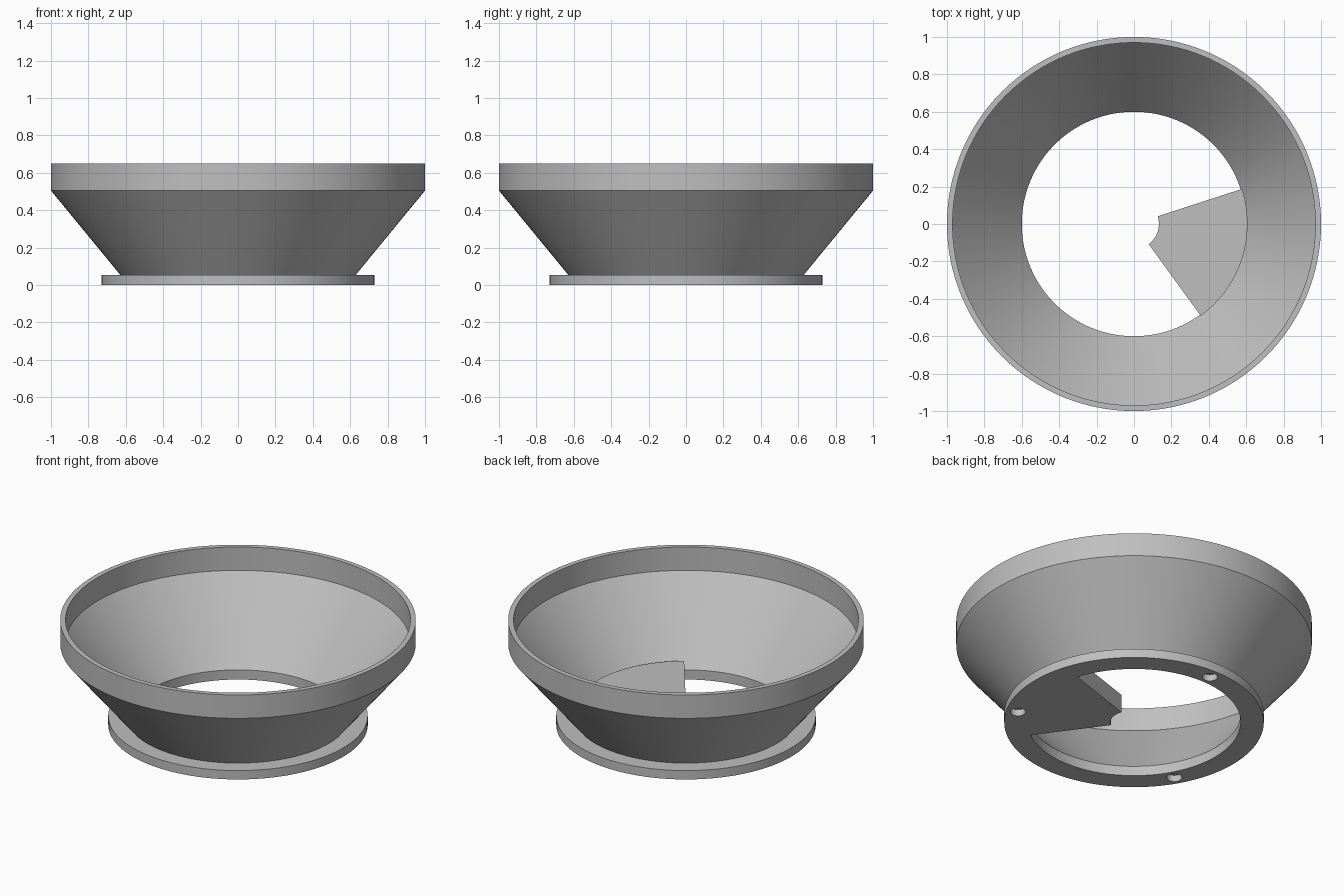
import bpy
import bmesh
from math import cos, sin, pi, radians

SEGMENTS = 128

cube = bpy.data.objects.get("Cube")
if cube:
    bpy.data.objects.remove(cube, do_unlink=True)

grey = bpy.data.materials.new("light grey plastic")
grey.use_nodes = True
colour = (0.52, 0.52, 0.52, 1)
grey.diffuse_color = colour
grey.node_tree.nodes["Principled BSDF"].inputs["Base Color"].default_value = colour


def finish(name, bm):
    """Turn a bmesh into a named object."""
    bmesh.ops.recalc_face_normals(bm, faces=bm.faces)
    mesh = bpy.data.meshes.new(name)
    bm.to_mesh(mesh)
    bm.free()
    mesh.materials.append(grey)
    obj = bpy.data.objects.new(name, mesh)
    bpy.context.collection.objects.link(obj)
    return obj


def select(obj):
    bpy.ops.object.select_all(action='DESELECT')
    obj.select_set(True)
    bpy.context.view_layer.objects.active = obj


def lathe(name, profile):
    """Revolve a closed (radius, height) profile about z."""
    bm = bmesh.new()
    rings = []
    for i in range(SEGMENTS):
        a = 2 * pi * i / SEGMENTS
        rings.append([bm.verts.new((r * cos(a), r * sin(a), z)) for r, z in profile])
    for i, ring in enumerate(rings):
        after = rings[(i + 1) % SEGMENTS]
        for j in range(len(profile)):
            k = (j + 1) % len(profile)
            bm.faces.new((ring[j], after[j], after[k], ring[k]))
    return finish(name, bm)


def sector(name, r_in, r_out, start, end, height, steps=24):
    """Extruded slice of an annulus standing on z = 0."""
    angles = [radians(start + (end - start) * i / steps) for i in range(steps + 1)]
    outline = [(r_out * cos(a), r_out * sin(a), 0) for a in angles]
    outline += [(r_in * cos(a), r_in * sin(a), 0) for a in reversed(angles)]
    bm = bmesh.new()
    face = bm.faces.new([bm.verts.new(p) for p in outline])
    top = bmesh.ops.extrude_face_region(bm, geom=[face], use_keep_orig=True)["geom"]
    verts = [v for v in top if isinstance(v, bmesh.types.BMVert)]
    bmesh.ops.translate(bm, vec=(0, 0, height), verts=verts)
    return finish(name, bm)


# Flared funnel wall with upright rim and mounting flange
funnel = lathe("funnel_body", [
    (0.6, 0), (0.73, 0), (0.73, 0.055), (0.63, 0.055), (1, 0.505),
    (1, 0.65), (0.97, 0.65), (0.97, 0.505), (0.6, 0.06)])

# Three blind screw holes in the underside of the flange
for angle in (90, 210, 330):
    a = radians(angle)
    bpy.ops.mesh.primitive_cylinder_add(
        vertices=32, radius=0.043, depth=0.08,
        location=(0.663 * cos(a), 0.663 * sin(a), 0))
    cutter = bpy.context.object
    cutter.name = "screw_hole_cutter"
    cutter.hide_render = True
    cutter.data.materials.append(grey)
    select(funnel)
    cut = funnel.modifiers.new("screw_hole", 'BOOLEAN')
    cut.operation = 'DIFFERENCE'
    cut.solver = 'EXACT'
    cut.object = cutter
    bpy.ops.object.modifier_apply(modifier=cut.name)
    bpy.data.objects.remove(cutter, do_unlink=True)

# Wedge blocking one fifth of the opening, with a notch round the axis
wedge = sector("blocking_wedge", 0.133, 0.607, -54, 18, 0.113)

for obj in (funnel, wedge):
    select(obj)
    bpy.ops.object.shade_smooth_by_angle(angle=radians(30))
